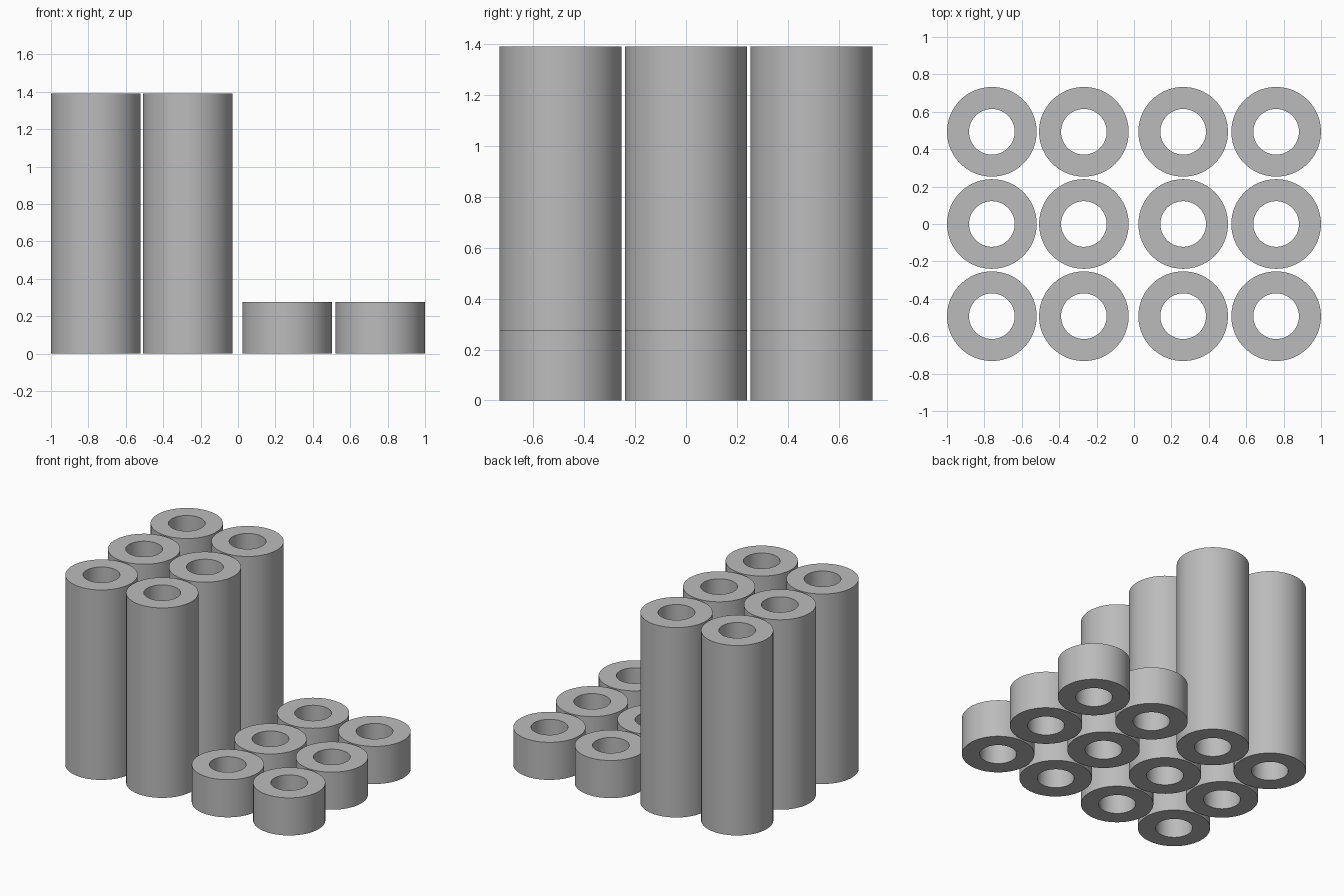
import bpy
import bmesh
import math

cube = bpy.data.objects.get("Cube")
if cube:
    bpy.data.objects.remove(cube, do_unlink=True)

grey = bpy.data.materials.new("plain grey")
grey.use_nodes = True
grey.diffuse_color = (0.5, 0.5, 0.5, 1)
grey.node_tree.nodes["Principled BSDF"].inputs["Base Color"].default_value = (0.5, 0.5, 0.5, 1)

OUTER, INNER, SEGMENTS = 0.2395, 0.122, 96


def make_tube(name, x, y, height):
    """Hollow tube: a rectangular wall section spun about the z axis."""
    bm = bmesh.new()
    section = [(INNER, 0), (OUTER, 0), (OUTER, height), (INNER, height)]
    verts = [bm.verts.new((r, 0, z)) for r, z in section]
    edges = [bm.edges.new((verts[i], verts[(i + 1) % 4])) for i in range(4)]
    bmesh.ops.spin(bm, geom=verts + edges, cent=(0, 0, 0), axis=(0, 0, 1),
                   angle=math.tau, steps=SEGMENTS, use_merge=True)
    bmesh.ops.remove_doubles(bm, verts=bm.verts, dist=1e-5)
    bmesh.ops.recalc_face_normals(bm, faces=bm.faces)
    mesh = bpy.data.meshes.new(name)
    bm.to_mesh(mesh)
    bm.free()
    mesh.materials.append(grey)
    tube = bpy.data.objects.new(name, mesh)
    tube.location = (x, y, 0)
    bpy.context.collection.objects.link(tube)
    # Smooth walls with sharp rims
    bpy.ops.object.select_all(action="DESELECT")
    tube.select_set(True)
    bpy.context.view_layer.objects.active = tube
    bpy.ops.object.shade_smooth_by_angle(angle=math.radians(30))


# Two columns of tall tubes on the right, two of short tubes on the left
columns = [("tall_tube_outer", -0.76, 1.39), ("tall_tube_inner", -0.268, 1.39),
           ("short_tube_inner", 0.263, 0.275), ("short_tube_outer", 0.76, 0.275)]
rows = [("front", -0.493), ("middle", 0), ("back", 0.493)]

for column, x, height in columns:
    for row, y in rows:
        make_tube(f"{column}_{row}", x, y, height)
